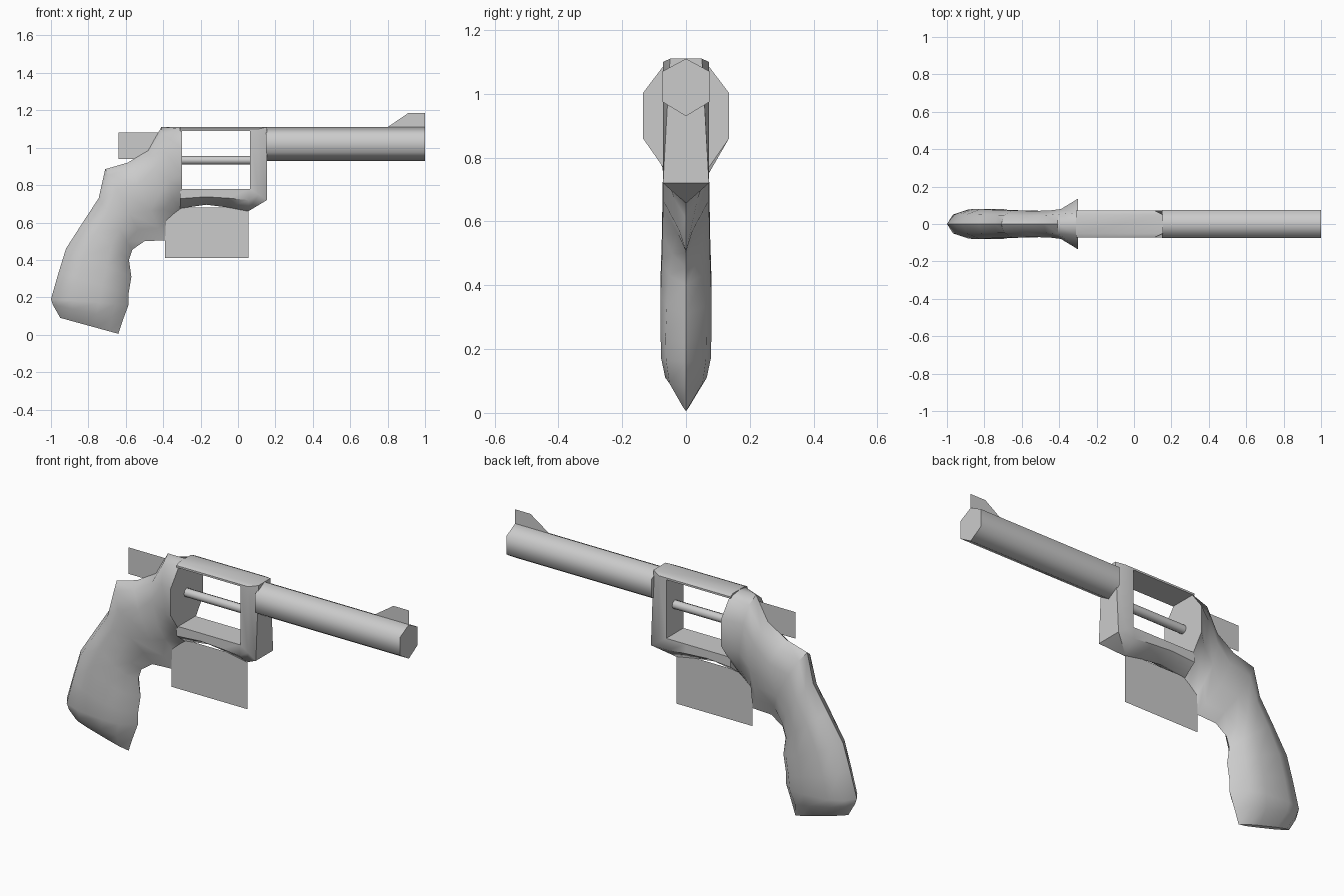
import bpy, bmesh, math
from mathutils import Vector

if "Cube" in bpy.data.objects:
    bpy.data.objects.remove(bpy.data.objects["Cube"])


def finish(name, bm, angle=40):
    bmesh.ops.remove_doubles(bm, verts=bm.verts, dist=0.0005)
    bmesh.ops.recalc_face_normals(bm, faces=bm.faces)
    mesh = bpy.data.meshes.new(name)
    bm.to_mesh(mesh)
    bm.free()
    ob = bpy.data.objects.new(name, mesh)
    bpy.context.collection.objects.link(ob)
    bpy.ops.object.select_all(action='DESELECT')
    ob.select_set(True)
    bpy.context.view_layer.objects.active = ob
    bpy.ops.object.shade_smooth_by_angle(angle=math.radians(angle))
    return ob


def loft(name, rings, angle=40):
    """Skin a list of closed rings and cap both ends."""
    bm = bmesh.new()
    vs = [[bm.verts.new(p) for p in r] for r in rings]
    n = len(vs[0])
    for a, b in zip(vs, vs[1:]):
        for i in range(n):
            j = (i + 1) % n
            bm.faces.new((a[i], a[j], b[j], b[i]))
    bm.faces.new(vs[0])
    bm.faces.new(vs[-1])
    return finish(name, bm, angle)


def section(a, b, half):
    """Mirrored ring between side-view points a and b; half = (fraction, half width)."""
    a, b = Vector((a[0], 0, a[1])), Vector((b[0], 0, b[1]))
    side = [(a.lerp(b, t), w) for t, w in half]
    right = [p + Vector((0, -w, 0)) for p, w in side]
    left = [p + Vector((0, w, 0)) for p, w in reversed(side) if w > 0]
    return right + left


def sheet(name, pts):
    bm = bmesh.new()
    bm.faces.new([bm.verts.new((x, 0, z)) for x, z in pts])
    return finish(name, bm)


# Grip and rear frame: back point, front point, half width, front-edge fullness
stations = [
    ((-.95, .09), (-.64, .005), .012, .8),
    ((-.99, .16), (-.615, .08), .065, .8),
    ((-1.0, .19), (-.585, .16), .078, .8),
    ((-.96, .33), (-.585, .22), .08, .8),
    ((-.92, .46), (-.57, .31), .08, .75),
    ((-.83, .60), (-.583, .40), .076, .7),
    ((-.745, .73), (-.565, .455), .074, .6),
    ((-.71, .885), (-.50, .50), .072, .35),
    ((-.59, .92), (-.39, .505), .07, .3),
    ((-.48, .985), (-.385, .61), .072, .5),
    ((-.41, 1.11), (-.34, .65), .08, .7),
]
rings = []
for back, front, w, f in stations:
    rings.append(section(back, front, [(0, 0), (.08, .65 * w), (.28, w),
                                       (.62, w), (.84, f * w), (1, 0)]))
# Flared recoil shield face
rings.append(section((-.3, 1.11), (-.3, .68), [(0, 0), (.02, .06), (.25, .135),
                                               (.58, .135), (.77, .078), (1, 0)]))
loft("grip_and_rear_frame", rings, 45)

# Frame around the window: inner point, outer point, outer half width
W = .072
loop = [
    ((-.31, 1.09), (-.31, 1.11), .05),
    ((.065, 1.09), (.155, 1.11), .05),
    ((.065, .78), (.155, .72), W),
    ((.06, .78), (.055, .66), .004),
    ((-.05, .78), (-.05, .68), .004),
    ((-.17, .78), (-.17, .695), .004),
    ((-.31, .78), (-.31, .675), .004),
]
loft("frame_loop", [section(i, o, [(0, W), (.5, W), (1, wo)]) for i, o, wo in loop], 45)

# Six-sided barrel
loft("barrel", [section((x, 1.11), (x, .93), [(0, 0), (.22, .074), (.75, .074), (1, 0)])
                for x in (.15, 1.0)], 75)

# Centre rod across the window
rod = [[(x, .023 * math.cos(k * math.pi / 4), .933 + .023 * math.sin(k * math.pi / 4))
        for k in range(8)] for x in (-.31, .07)]
loft("centre_rod", rod, 50)

# Flat single-plane parts
sheet("front_sight", [(.8, 1.11), (.91, 1.185), (1, 1.185), (1, 1.11)])
sheet("trigger_guard", [(-.39, .41), (.055, .41), (.055, .68), (-.39, .68)])
sheet("hammer", [(-.64, .94), (-.42, .94), (-.42, 1.08), (-.64, 1.08)])
